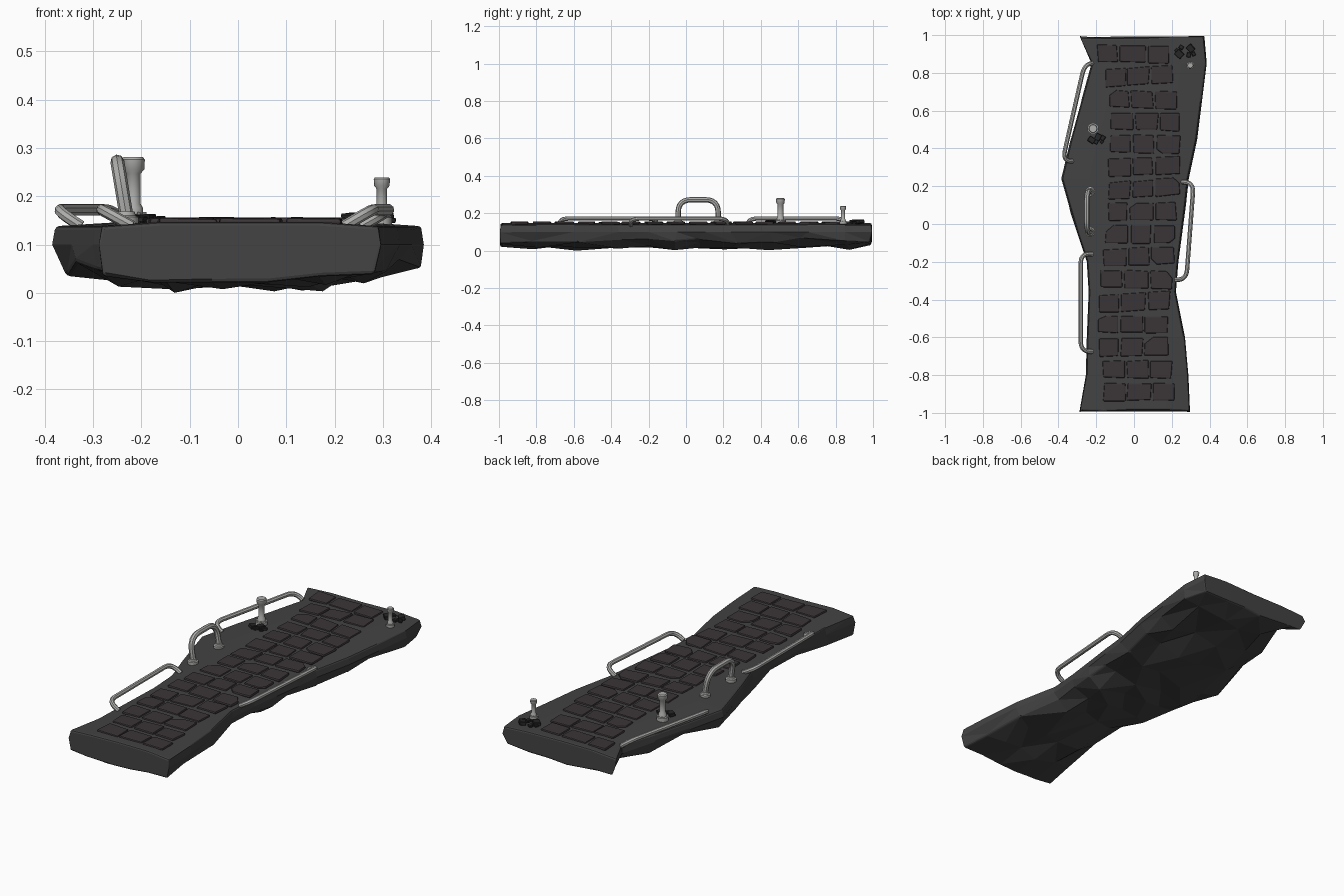
import bpy, bmesh, math, random
from mathutils import Vector, Matrix

if "Cube" in bpy.data.objects:
    bpy.data.objects.remove(bpy.data.objects["Cube"])

random.seed(7)
R = random.uniform


def material(name, col):
    m = bpy.data.materials.new(name)
    m.diffuse_color = (*col, 1)
    m.use_nodes = True
    m.node_tree.nodes["Principled BSDF"].inputs["Base Color"].default_value = m.diffuse_color
    return m


STONE = material("dark_stone", (0.055, 0.055, 0.055))
BRICK = material("brown_brick", (0.043, 0.035, 0.037))
RUBBLE = material("dark_rubble", (0.02, 0.02, 0.02))
METAL = material("grey_metal", (0.42, 0.42, 0.41))


def to_object(bm, name, mat, bevel=0, segments=1, smooth=False):
    bmesh.ops.recalc_face_normals(bm, faces=bm.faces)
    me = bpy.data.meshes.new(name)
    bm.to_mesh(me)
    bm.free()
    ob = bpy.data.objects.new(name, me)
    bpy.context.collection.objects.link(ob)
    me.materials.append(mat)
    if bevel:
        b = ob.modifiers.new("bevel", "BEVEL")
        b.width, b.segments, b.limit_method = bevel, segments, "ANGLE"
        b.angle_limit = math.radians(50)
    if smooth:
        shade(ob)
    return ob


def shade(ob):
    bpy.ops.object.select_all(action="DESELECT")
    ob.select_set(True)
    bpy.context.view_layer.objects.active = ob
    bpy.ops.object.shade_smooth_by_angle(angle=math.radians(40))


# Rock slab: rings lofted along y, flat top and craggy underside
stations = [  # y, left x, right x
    (-0.99, -.29, .298), (-.80, -.255, .288), (-.60, -.25, .27), (-.36, -.24, .222),
    (-.20, -.25, .235), (-.05, -.30, .255), (.10, -.345, .275), (.24, -.385, .29),
    (.45, -.335, .335), (.65, -.28, .36), (.85, -.225, .385), (.99, -.29, .372)]
bm = bmesh.new()
rings = []
for i, (y, l, r) in enumerate(stations):
    end = i in (0, len(stations) - 1)
    sgn = 1 if y > 0 else -1
    low = [R(.032, .05) if end else R(.03, .08) for _ in range(2)]
    prof = [(0.01, .138), (.22, .147), (.5, .147), (.78, .147), (.99, .138),
            (1.0, .10), (R(.95, .99), low[0])]
    for k, f in enumerate((.82, .61, .40, .19)):
        prof.append((f + R(-.04, .04), R(.02, .045) if end else
                     (R(.0, .02) if (i + k) % 2 else R(.022, .05))))
    prof += [(R(.01, .05), low[1]), (0.0, .10)]
    ring = []
    for k, (f, z) in enumerate(prof):
        dy = (sgn * (.01 if k in (5, 12) else R(-.008, .004)) if end
              else (0 if k < 6 or k == 12 else R(-.04, .04)))
        ring.append(bm.verts.new((l + (r - l) * f, y + dy, z)))
    rings.append(ring)
n = len(rings[0])
rough = []
for a, b in zip(rings, rings[1:]):
    for k in range(n):
        f = bm.faces.new((a[k], a[(k + 1) % n], b[(k + 1) % n], b[k]))
        if k > 3:
            rough.append(f)
bmesh.ops.triangulate(bm, faces=rough)
bm.faces.new(rings[0])
bm.faces.new(rings[-1])
lowest = min(bm.verts, key=lambda v: v.co.z)
lowest.co.z = 0
to_object(bm, "rock_slab", STONE, .008, 2)


# Paving bricks: 16 uneven rows of 3, some with a broken corner
def prism(bm, pts, z0, z1, tilt=0):
    top = [bm.verts.new((x, y, z1 + R(-tilt, tilt))) for x, y in pts]
    bot = [bm.verts.new((x, y, z0)) for x, y in pts]
    bm.faces.new(top)
    bm.faces.new(bot[::-1])
    for i in range(len(pts)):
        j = (i + 1) % len(pts)
        bm.faces.new((top[i], bot[i], bot[j], top[j]))


lefts = [-.2, -.16, -.14, -.13, -.13, -.14, -.14, -.14, -.155, -.17, -.18, -.195, -.195, -.19, -.17, -.165]
rights = [.19, .21, .23, .25, .25, .25, .245, .23, .225, .22, .21, .195, .185, .19, .205, .22]
bm = bmesh.new()
for row, (l, r) in enumerate(zip(lefts, rights)):
    y = .90 - row * .1193
    slope = R(-.04, .08)
    cuts = [l, l + (r - l) * (.33 + R(-.03, .03)), l + (r - l) * (.66 + R(-.03, .03)), r]
    for c in range(3):
        x0, x1 = cuts[c] + .006, cuts[c + 1] - .006
        h0, h1 = .049 + R(-.006, .001), .049 + R(-.006, .001)
        pts = [(x0, y - h0), (x1, y - h1), (x1, y + h1), (x0, y + h0)]
        pts = [(px + R(-.005, .005), py + slope * px + R(-.003, .003)) for px, py in pts]
        if R(0, 1) < .2:
            k = random.randrange(4)
            p, a, b = (Vector(pts[j % 4]) for j in (k, k - 1, k + 1))
            pts[k:k + 1] = [tuple(p.lerp(a, R(.2, .4))), tuple(p.lerp(b, R(.2, .4)))]
        prism(bm, pts, .14, .155, .002)
to_object(bm, "paving_bricks", BRICK, .006, 2)


# Rubble: small loose broken bricks
def rubble(name, spots):
    bm = bmesh.new()
    for x, y, s in spots:
        mat = (Matrix.Translation((x, y, .146 + s * .25)) @ Matrix.Rotation(R(0, 3), 4, "Z")
               @ Matrix.Rotation(R(-.2, .2), 4, "X") @ Matrix.Diagonal((s * 1.2, s, s * .6, 1)))
        bmesh.ops.create_cube(bm, size=1, matrix=mat)
    to_object(bm, name, RUBBLE, .002)


rubble("rubble_back", [(.24, .90, .035), (.30, .93, .032), (.25, .935, .02),
                       (.29, .895, .022), (.315, .90, .018), (.225, .92, .016)])
rubble("rubble_left", [(-.225, .445, .03), (-.19, .46, .03), (-.20, .435, .02), (-.165, .455, .022), (-.17, .435, .015)])


# Bent pipes
def pipe(name, pts, radius, bend):
    pts = [Vector(p) for p in pts]
    path = [pts[0]]
    for a, p, b in zip(pts, pts[1:], pts[2:]):
        s = p + (a - p).normalized() * min(bend, (a - p).length * .8)
        e = p + (b - p).normalized() * min(bend, (b - p).length * .8)
        path += [s.lerp(p, t / 6).lerp(p.lerp(e, t / 6), t / 6) for t in range(7)]
    path.append(pts[-1])
    cu = bpy.data.curves.new(name, "CURVE")
    cu.dimensions = "3D"
    cu.bevel_depth, cu.bevel_resolution, cu.use_fill_caps = radius, 2, True
    sp = cu.splines.new("POLY")
    sp.points.add(len(path) - 1)
    for q, p in zip(sp.points, path):
        q.co = (*p, 1)
    cu.materials.append(METAL)
    ob = bpy.data.objects.new(name, cu)
    bpy.context.collection.objects.link(ob)
    bpy.ops.object.select_all(action="DESELECT")
    ob.select_set(True)
    bpy.context.view_layer.objects.active = ob
    bpy.ops.object.convert(target="MESH")
    shade(bpy.context.object)


pipe("side_rail_left_back", [(-.22, .85, .138), (-.262, .845, .172), (-.378, .335, .172), (-.325, .332, .138)], .012, .055)
pipe("side_rail_left_front", [(-.22, -.16, .138), (-.282, -.155, .172), (-.282, -.675, .172), (-.22, -.675, .138)], .012, .055)
pipe("side_rail_right", [(.255, .222, .138), (.316, .22, .172), (.277, -.295, .172), (.22, -.295, .138)], .012, .055)
pipe("hoop", [(-.228, -.042, .14), (-.25, -.042, .272), (-.25, .172, .272), (-.228, .172, .14)], .0145, .07)


# Turned parts: bollards and hoop feet, with bolts round the base
def turned(name, x, y, profile, s=1, bolts=0):
    bm = bmesh.new()
    vs = [bm.verts.new((r * s, 0, z * s)) for r, z in profile]
    es = [bm.edges.new(e) for e in zip(vs, vs[1:])]
    bmesh.ops.spin(bm, geom=vs + es, cent=(0, 0, 0), axis=(0, 0, 1),
                   angle=math.tau, steps=14)
    bmesh.ops.remove_doubles(bm, verts=bm.verts, dist=1e-5)
    for i in range(bolts):
        a = math.tau * i / bolts
        bmesh.ops.create_cone(bm, segments=6, radius1=.004 * s, radius2=.004 * s, depth=.008 * s, cap_ends=True,
                              matrix=Matrix.Translation((.024 * s * math.cos(a), .024 * s * math.sin(a), .021 * s)))
    bmesh.ops.translate(bm, verts=bm.verts, vec=(x, y, .142))
    to_object(bm, name, METAL, smooth=True)


bollard = [(0, 0), (.03, 0), (.03, .02), (.021, .021), (.020, .034), (.0155, .042),
           (.0155, .105), (.023, .114), (.024, .134), (.020, .139), (0, .139)]
turned("bollard_left", -.217, .505, bollard, 1, 6)
turned("bollard_right", .298, .84, bollard, .7, 6)
foot = [(0, 0), (.026, 0), (.026, .015), (.020, .018), (.018, .026), (0, .026)]
for i, y in enumerate((-.042, .172)):
    turned(f"hoop_foot_{i}", -.232, y, foot)
